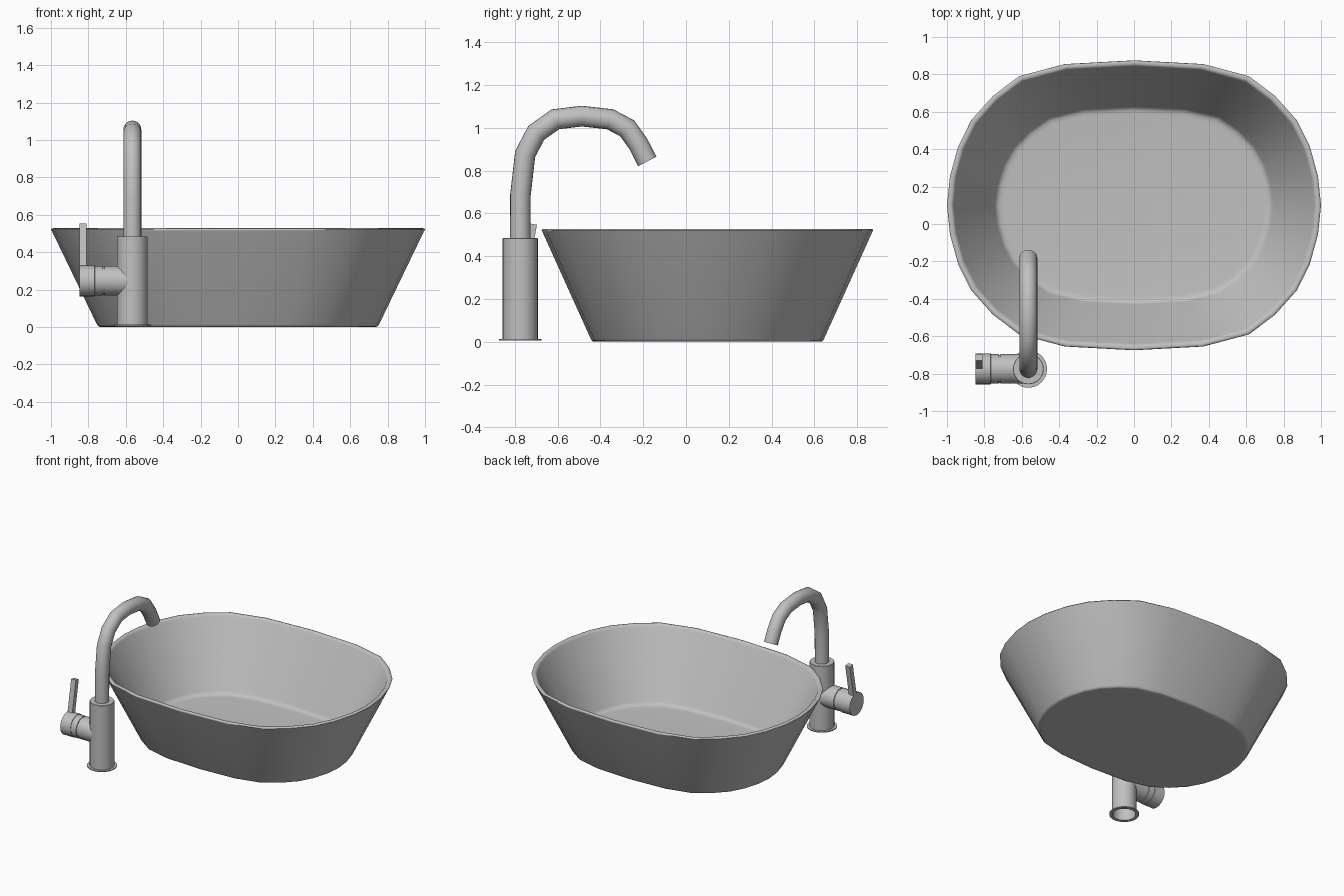
import bpy, bmesh, math
from mathutils import Vector

cube = bpy.data.objects.get("Cube")
if cube:
    bpy.data.objects.remove(cube)

GREY = (0.53, 0.53, 0.53, 1)
grey = bpy.data.materials.new("plain grey")
grey.use_nodes = True
grey.diffuse_color = GREY
grey.node_tree.nodes["Principled BSDF"].inputs["Base Color"].default_value = GREY


def loft(name, rings, cap_start=True, cap_end=True, angle=35):
    """Skin a list of closed point rings into a smooth-shaded object."""
    bm = bmesh.new()
    loops = [[bm.verts.new(p) for p in ring] for ring in rings]
    n = len(loops[0])
    for a, b in zip(loops, loops[1:]):
        for i in range(n):
            j = (i + 1) % n
            bm.faces.new((a[i], a[j], b[j], b[i]))
    if cap_start:
        bm.faces.new(loops[0][::-1])
    if cap_end:
        bm.faces.new(loops[-1])
    bmesh.ops.recalc_face_normals(bm, faces=bm.faces)
    mesh = bpy.data.meshes.new(name)
    bm.to_mesh(mesh)
    bm.free()
    obj = bpy.data.objects.new(name, mesh)
    bpy.context.collection.objects.link(obj)
    mesh.materials.append(grey)
    bpy.ops.object.select_all(action="DESELECT")
    obj.select_set(True)
    bpy.context.view_layer.objects.active = obj
    bpy.ops.object.shade_smooth_by_angle(angle=math.radians(angle))


def circle(centre, radius, axis, sides=32):
    """Ring of points around an axis."""
    rot = Vector((0, 0, 1)).rotation_difference(Vector(axis)).to_matrix()
    return [Vector(centre) + rot @ Vector((radius * math.cos(t), radius * math.sin(t), 0))
            for t in (2 * math.pi * i / sides for i in range(sides))]


def lathe(name, origin, axis, profile, **kw):
    """Turned part: profile is (radius, distance along axis)."""
    o, a = Vector(origin), Vector(axis)
    loft(name, [circle(o + a * d, r, axis) for r, d in profile], **kw)


# Basin: one quarter of the outline, mirrored to the full oval
quarter = [(1, 0), (.984, .155), (.94, .315), (.87, .455), (.754, .585),
           (.615, .69), (.37, .755), (0, .775)]
half = quarter + [(-x, y) for x, y in quarter[-2::-1]]
outline = half + [(-x, -y) for x, y in half[1:-1]]
BASIN_Y = 0.1
FLOOR_Z = 0.045


def oval(half_x, half_y, z):
    return [(x * half_x, BASIN_Y + y * half_y / .775, z) for x, y in outline]


# Rings run from the underside, up the outer wall, over the rim and down inside
loft("basin", [oval(*r) for r in (
    (.715, .51, 0), (.735, .53, 0), (.746, .539, .003), (.754, .545, .013),
    (.995, .771, .513), (1, .775, .521), (.996, .772, .526), (.988, .765, .528),
    (.977, .754, .527), (.97, .747, .522), (.964, .741, .512),
    (.745, .53, .068), (.735, .522, .054), (.72, .508, .047), (.7, .49, FLOOR_Z))],
    angle=60)

# Drain: flange and plug set flat on the basin floor
for name, radius, height in (("drain_flange", .105, .004), ("drain_plug", .075, .008)):
    lathe(name, (0, BASIN_Y, FLOOR_Z - .003), (0, 0, 1), [(radius, 0), (radius, height + .003)])

# Tap body: thin tube with a foot flange, open underneath and closed on top
TX, TY = -.565, -.775
lathe("tap_body", (TX, TY, 0), (0, 0, 1),
      [(.077, .47), (.077, .005), (.1, .005), (.1, .012), (.082, .012),
       (.082, .483), (.08, .485)], angle=30)

# Spout: tube swept along a bent path, widened at each bend to keep its gauge
path = [(TY, .475), (-.774, .687), (-.752, .878), (-.7, .977), (-.611, 1.04),
        (-.487, 1.055), (-.355, 1.04), (-.275, .998), (-.223, .925), (-.181, .843)]
points = [Vector((TX, y, z)) for y, z in path]
side = Vector((1, 0, 0))
rings = []
for i, p in enumerate(points):
    before = (p - points[i - 1]).normalized() if i else Vector((0, 0, 1))
    after = (points[i + 1] - p).normalized() if i < len(points) - 1 else before
    t = (before + after).normalized()
    up = t.cross(side) / t.dot(before)
    rings.append([p + .048 * (side * math.cos(a) + up * math.sin(a))
                  for a in (2 * math.pi * k / 20 for k in range(20))])
loft("spout", rings, angle=50)

# Handle: side barrel, narrow seam and a slightly wider turning cap
HZ = .246
lathe("handle_barrel", (TX, TY, HZ), (-1, 0, 0),
      [(.079, 0), (.079, .149), (.074, .15), (.074, .156), (.079, .157),
       (.079, .2), (.082, .201), (.082, .283)])

# Lever: slim flat bar rising from the cap, leaning back
lever_rings = []
for y, z in ((-.766, .27), (-.714, .55)):
    lever_rings.append([(x, y + dy, z - dy * .18) for x, dy in
                        ((-.847, -.017), (-.809, -.017), (-.809, .017), (-.847, .017))])
loft("lever", lever_rings)
